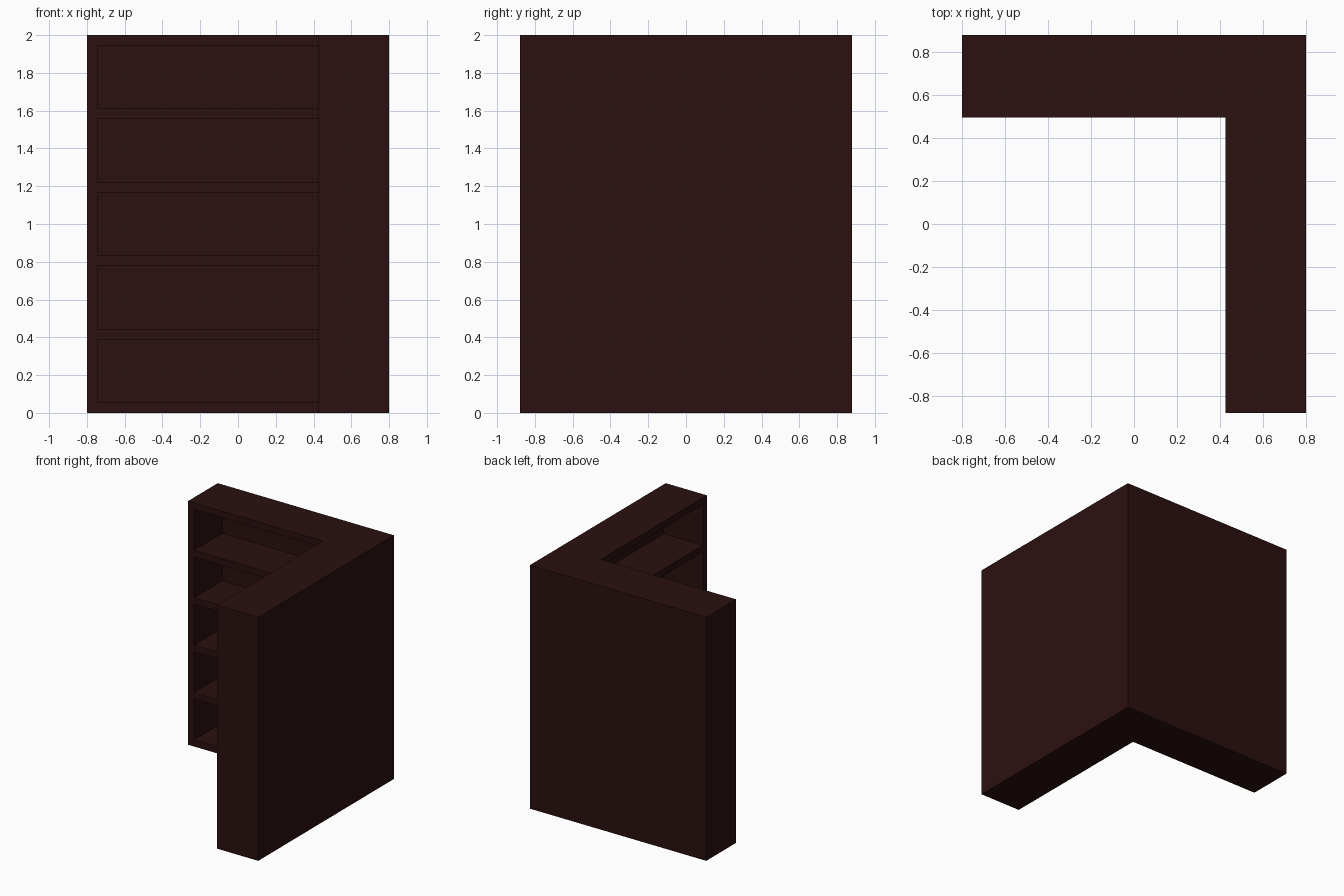
import bpy, bmesh

if "Cube" in bpy.data.objects:
    bpy.data.objects.remove(bpy.data.objects["Cube"])

X, Y, H = 0.80, 0.88, 2.0      # half width, half depth, height
IX, IY = 0.425, 0.495          # inner faces of the two wings
T, BACK, BAYS = 0.055, 0.02, 5 # board, back panel, bay count


def prism(bm, profile, z0, z1):
    """Extrude a plan outline from z0 to z1."""
    face = bm.faces.new([bm.verts.new((x, y, z0)) for x, y in profile])
    res = bmesh.ops.extrude_face_region(bm, geom=[face])
    verts = [v for v in res["geom"] if isinstance(v, bmesh.types.BMVert)]
    bmesh.ops.translate(bm, verts=verts, vec=(0, 0, z1 - z0))


def make_object(name, bm):
    bmesh.ops.recalc_face_normals(bm, faces=bm.faces[:])
    mesh = bpy.data.meshes.new(name)
    bm.to_mesh(mesh)
    bm.free()
    obj = bpy.data.objects.new(name, mesh)
    bpy.context.collection.objects.link(obj)
    return obj


# L-shaped case
bm = bmesh.new()
prism(bm, [(-X, IY), (IX, IY), (IX, -Y), (X, -Y), (X, Y), (-X, Y)], 0, H)
case = make_object("corner_bookcase", bm)

# Bays running around the corner, open on the inner faces
bm = bmesh.new()
e = 0.05
bay = [(-X + T, IY - e), (IX - e, IY - e), (IX - e, -Y + T),
       (X - BACK, -Y + T), (X - BACK, Y - BACK), (-X + T, Y - BACK)]
bay_h = (H - T * (BAYS + 1)) / BAYS
for i in range(BAYS):
    z = T + i * (bay_h + T)
    prism(bm, bay, z, z + bay_h)
cutter = make_object("bay_cutter", bm)
cutter.hide_render = True

# Cut the bays and drop the cutter
mod = case.modifiers.new("bays", "BOOLEAN")
mod.operation = "DIFFERENCE"
mod.solver = "EXACT"
mod.object = cutter
bpy.context.view_layer.objects.active = case
case.select_set(True)
bpy.ops.object.modifier_apply(modifier=mod.name)
bpy.data.objects.remove(cutter)

# Dark stained wood
wood = bpy.data.materials.new("dark_wood")
wood.diffuse_color = (0.024, 0.005, 0.005, 1)
wood.use_nodes = True
wood.node_tree.nodes["Principled BSDF"].inputs["Base Color"].default_value = wood.diffuse_color
case.data.materials.clear()
case.data.materials.append(wood)
